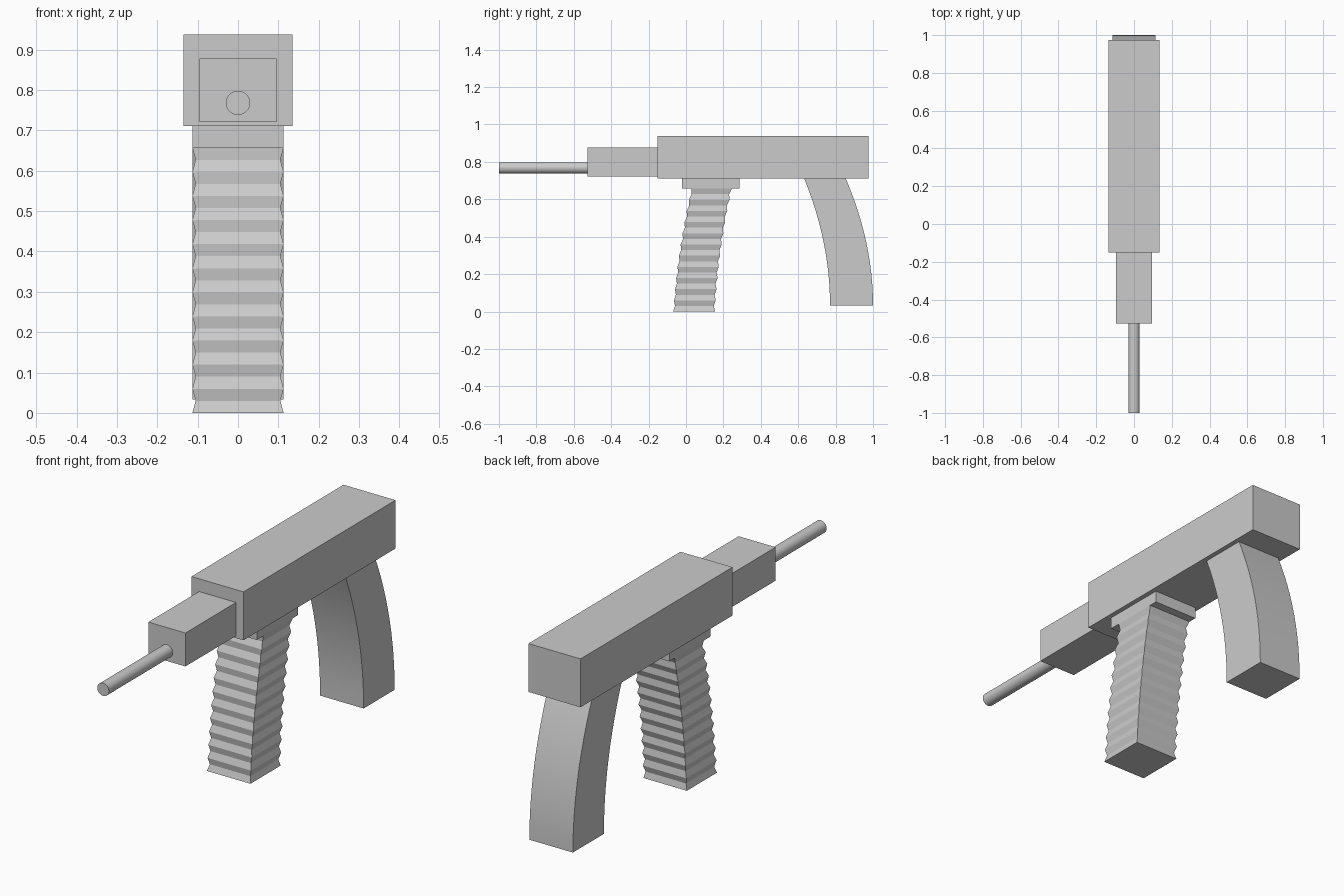
import bpy, bmesh, math

if "Cube" in bpy.data.objects:
    bpy.data.objects.remove(bpy.data.objects["Cube"])


def finish(name, bm):
    bmesh.ops.recalc_face_normals(bm, faces=bm.faces[:])
    mesh = bpy.data.meshes.new(name)
    bm.to_mesh(mesh)
    bm.free()
    obj = bpy.data.objects.new(name, mesh)
    bpy.context.collection.objects.link(obj)
    return obj


def loft(name, sections):
    """Skin rectangular sections given as (z, half_width, y_front, y_back)."""
    bm = bmesh.new()
    rings = []
    for z, w, y0, y1 in sections:
        corners = ((-w, y0), (w, y0), (w, y1), (-w, y1))
        rings.append([bm.verts.new((x, y, z)) for x, y in corners])
    for a, b in zip(rings, rings[1:]):
        for i in range(4):
            j = (i + 1) % 4
            bm.faces.new((a[i], a[j], b[j], b[i]))
    bm.faces.new(rings[0][::-1])
    bm.faces.new(rings[-1])
    return finish(name, bm)


def box(name, half_width, y0, y1, z0, z1):
    return loft(name, [(z0, half_width, y0, y1), (z1, half_width, y0, y1)])


# Main housing, front block and mounting plate
box("body", 0.135, -0.152, 0.975, 0.711, 0.938)
box("front_block", 0.096, -0.527, -0.152, 0.721, 0.878)
box("grip_plate", 0.113, -0.022, 0.285, 0.657, 0.711)

# Front tube
bpy.ops.mesh.primitive_cylinder_add(
    vertices=32, radius=0.03, depth=0.473,
    location=(0, -0.7635, 0.768), rotation=(math.pi / 2, 0, 0))
bpy.context.object.name = "tube"
bpy.ops.object.shade_smooth_by_angle(angle=math.radians(35))

# Ribbed front handle: alternating wide and narrow sections on a leaning curve
steps = 22
ribs = []
for i in range(steps + 1):
    z = 0.657 * i / steps
    centre = 0.043 + 0.06 * z + 0.127 * z * z
    inset = 0.008 * (i % 2)
    half = 0.112 - inset - 0.004 * i / steps
    ribs.append((z, 0.113 - inset, centre - half, centre + half))
loft("front_handle", ribs)

# Smoothly bent rear handle
bend = []
for i in range(13):
    t = i / 12
    bend.append((0.033 + 0.678 * t, 0.113,
                 0.77 - 0.138 * t ** 2, 1.0 - 0.146 * t ** 2))
loft("rear_handle", bend)
bpy.context.view_layer.objects.active = bpy.data.objects["rear_handle"]
for o in bpy.context.selected_objects:
    o.select_set(False)
bpy.data.objects["rear_handle"].select_set(True)
bpy.ops.object.shade_smooth_by_angle(angle=math.radians(30))
